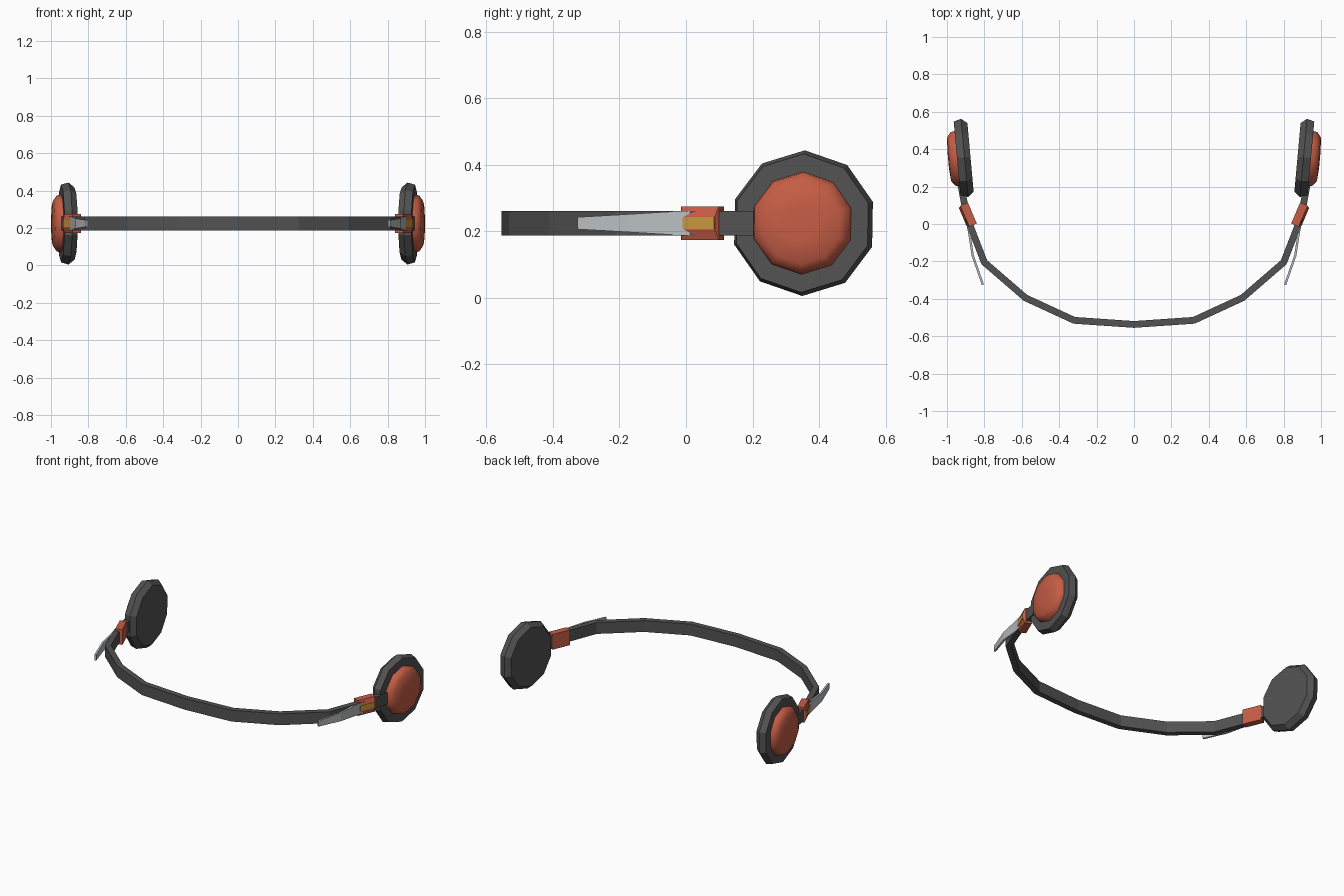
import bpy, bmesh, math
from mathutils import Vector

cube = bpy.data.objects.get("Cube")
if cube:
    bpy.data.objects.remove(cube, do_unlink=True)

MID_Z = 0.224


def material(name, rgb):
    m = bpy.data.materials.new(name)
    m.use_nodes = True
    color = (*rgb, 1.0)
    m.diffuse_color = color
    m.node_tree.nodes["Principled BSDF"].inputs["Base Color"].default_value = color
    return m


GREY = material("dark grey", (0.085, 0.085, 0.085))
RED = material("coral red", (0.56, 0.11, 0.06))
YELLOW = material("amber", (0.58, 0.31, 0.05))
SILVER = material("light grey", (0.5, 0.52, 0.54))


def finish(name, bm, mats, mirror=True, smooth=None):
    bmesh.ops.recalc_face_normals(bm, faces=bm.faces[:])
    mesh = bpy.data.meshes.new(name)
    bm.to_mesh(mesh)
    bm.free()
    for m in mats:
        mesh.materials.append(m)
    if smooth:
        mesh.shade_smooth()
        mesh.set_sharp_from_angle(angle=math.radians(smooth))
    ob = bpy.data.objects.new(name, mesh)
    bpy.context.collection.objects.link(ob)
    if mirror:
        ob.modifiers.new("both_sides", 'MIRROR')
    return ob


def loft(bm, rings):
    """Skin a list of equal point rings and cap both ends."""
    rows = [[bm.verts.new(p) for p in ring] for ring in rings]
    n = len(rows[0])
    for a, b in zip(rows, rows[1:]):
        for i in range(n):
            j = (i + 1) % n
            bm.faces.new((a[i], a[j], b[j], b[i]))
    bm.faces.new(rows[0])
    bm.faces.new(rows[-1])


def ribbon(name, path, half_thick, half_heights, mat, mirror=True):
    """Upright strip along a plan path, with mitred corners."""
    pts = [Vector(p) for p in path]
    rings = []
    for i, p in enumerate(pts):
        before = (p - pts[i - 1]).normalized() if i else None
        after = (pts[i + 1] - p).normalized() if i < len(pts) - 1 else None
        before, after = before or after, after or before
        t = (before + after).normalized()
        side = Vector((-t.y, t.x)) * half_thick / t.dot(after)
        h = half_heights[i]
        rings.append([(*(p + side * s), MID_Z + h * k)
                      for s, k in ((1, 1), (1, -1), (-1, -1), (-1, 1))])
    bm = bmesh.new()
    loft(bm, rings)
    return finish(name, bm, [mat], mirror)


def turned(name, profile, mat, smooth=None):
    """Ten-sided turned part on the tilted ear axis; profile is (radius, offset)."""
    tilt = math.radians(5.2)
    axis = Vector((math.cos(tilt), -math.sin(tilt), 0))
    across = Vector((math.sin(tilt), math.cos(tilt), 0))
    up = Vector((0, 0, 1))
    centre = Vector((0.911, 0.353, MID_Z))
    rings = []
    for r, d in profile:
        ring = []
        for i in range(10):
            a = math.radians(89) + i * math.tau / 10
            ring.append(centre + axis * d + r * (across * math.cos(a) + up * math.sin(a)))
        rings.append(ring)
    bm = bmesh.new()
    loft(bm, rings)
    return finish(name, bm, [mat], True, smooth)


# Band running around from cup to cup
half = [(0.32, -0.515), (0.58, -0.395), (0.80, -0.205),
        (0.872, -0.02), (0.905, 0.10), (0.925, 0.207)]
path = [(-x, y) for x, y in reversed(half)] + [(0, -0.537)] + half
ribbon("band", path, 0.018, [0.037] * len(path), GREY, mirror=False)

# Tapered blades sweeping away from the clasps
ribbon("side_blade", [(0.895, 0.02), (0.882, -0.04), (0.862, -0.17), (0.808, -0.325)],
       0.006, [0.037, 0.035, 0.027, 0.018], SILVER)

# Ear cups and their rounded covers
turned("ear_cup", [(0.193, -0.037), (0.219, -0.005), (0.208, 0.035)], GREY)
turned("ear_cover", [(0.155, 0.03), (0.150, 0.058), (0.122, 0.078), (0.05, 0.083)],
       RED, smooth=50)

# Clasps: a block with a raised outer panel carrying an amber plate
turn = math.radians(23)
along = Vector((math.sin(turn), math.cos(turn), 0))
out = Vector((math.cos(turn), -math.sin(turn), 0))
clasp_centre = Vector((0.889, 0.048, MID_Z))


def clasp_ring(depth, length, height):
    return [clasp_centre + out * depth + along * length * s + Vector((0, 0, height * k))
            for s, k in ((1, 1), (1, -1), (-1, -1), (-1, 1))]


bm = bmesh.new()
loft(bm, [clasp_ring(-0.027, 0.061, 0.05), clasp_ring(0.016, 0.061, 0.05),
          clasp_ring(0.027, 0.054, 0.02)])
finish("clasp", bm, [RED])

bm = bmesh.new()
loft(bm, [clasp_ring(0.025, 0.052, 0.018), clasp_ring(0.029, 0.052, 0.018)])
finish("clasp_plate", bm, [YELLOW])
